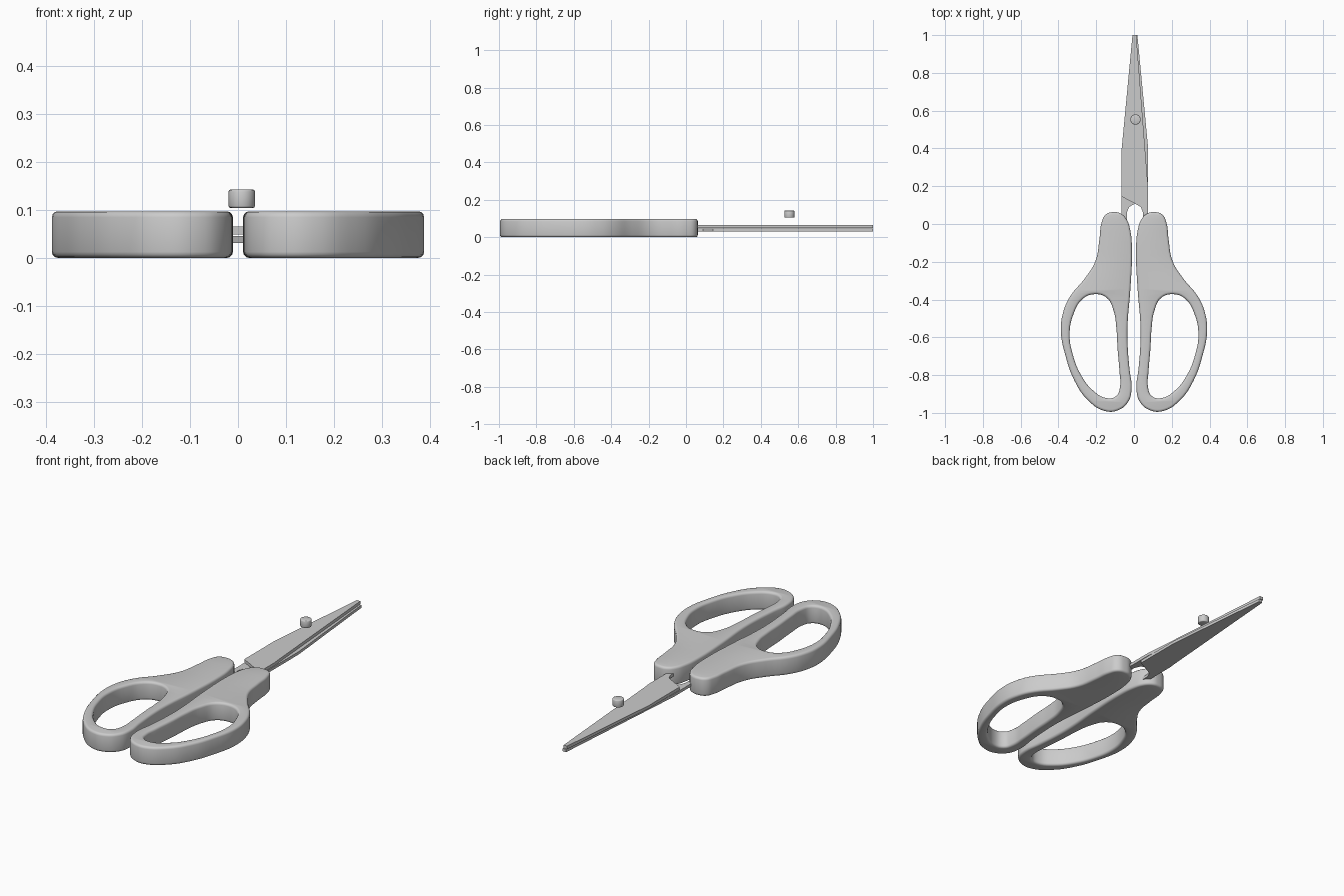
import bpy, bmesh, math

if "Cube" in bpy.data.objects:
    bpy.data.objects.remove(bpy.data.objects["Cube"])

grey = bpy.data.materials.new("light_grey")
grey.diffuse_color = (0.6, 0.6, 0.6, 1)
grey.use_nodes = True
grey.node_tree.nodes["Principled BSDF"].inputs["Base Color"].default_value = grey.diffuse_color


def add_object(name, mesh, angle):
    ob = bpy.data.objects.new(name, mesh)
    bpy.context.collection.objects.link(ob)
    mesh.materials.clear()
    mesh.materials.append(grey)
    bpy.ops.object.select_all(action='DESELECT')
    ob.select_set(True)
    bpy.context.view_layer.objects.active = ob
    bpy.ops.object.shade_smooth_by_angle(angle=math.radians(angle))
    return ob


# Handle: grip outline with a finger hole, filled and rounded at the rims
GRIP = [(.108, .063), (.15, .05), (.172, .005), (.183, -.08), (.204, -.196),
        (.262, -.29), (.336, -.38), (.373, -.46), (.387, -.566), (.362, -.70),
        (.315, -.83), (.246, -.931), (.155, -.99), (.082, -.985), (.03, -.94),
        (.013, -.873), (.024, -.767), (.034, -.635), (.034, -.53),
        (.019, -.344), (.011, -.132), (.019, -.037), (.04, .026), (.071, .056)]
HOLE = [(.214, -.372), (.272, -.397), (.32, -.476), (.341, -.58), (.325, -.688),
        (.278, -.804), (.214, -.884), (.145, -.922), (.093, -.91), (.074, -.862),
        (.077, -.778), (.087, -.66), (.093, -.555), (.108, -.46), (.145, -.39)]


def handle_mesh(side):
    cu = bpy.data.curves.new("grip_profile", 'CURVE')
    cu.dimensions = '2D'
    cu.fill_mode = 'BOTH'
    cu.resolution_u = 5
    cu.extrude = 0.036
    cu.bevel_depth = 0.0125
    cu.bevel_resolution = 2
    cu.offset = -0.0125
    for pts in (GRIP, HOLE):
        sp = cu.splines.new('BEZIER')
        sp.bezier_points.add(len(pts) - 1)
        sp.use_cyclic_u = True
        for bp, (x, y) in zip(sp.bezier_points, pts):
            bp.co = (x, y, 0)
            bp.handle_left_type = bp.handle_right_type = 'AUTO'
    tmp = bpy.data.objects.new("grip_profile", cu)
    bpy.context.collection.objects.link(tmp)
    dg = bpy.context.evaluated_depsgraph_get()
    me = bpy.data.meshes.new_from_object(tmp.evaluated_get(dg))
    bpy.data.objects.remove(tmp)
    bm = bmesh.new()
    bm.from_mesh(me)
    bmesh.ops.remove_doubles(bm, verts=bm.verts, dist=0.0002)
    for v in bm.verts:
        v.co.x *= side
        v.co.z += 0.0485
    bmesh.ops.recalc_face_normals(bm, faces=bm.faces)
    bm.to_mesh(me)
    bm.free()
    return me


for name, side in (("right_handle", 1), ("left_handle", -1)):
    add_object(name, handle_mesh(side), 50)

# Blades: one outline, mirrored for the lower blade; the tang enters a handle
BLADE = [(-.008, 1), (.012, 1), (.07, .25), (.075, .2), (.075, .0), (.048, .0),
         (.048, .06), (.036, .09), (.005, .108), (-.065, .145), (-.065, .4)]


def blade(name, side, z0, z1):
    bm = bmesh.new()
    vs = [bm.verts.new((.005 + side * (x - .005), y, z0)) for x, y in BLADE]
    face = bm.faces.new(vs)
    ext = bmesh.ops.extrude_face_region(bm, geom=[face])
    for v in ext["geom"]:
        if isinstance(v, bmesh.types.BMVert):
            v.co.z = z1
    bmesh.ops.recalc_face_normals(bm, faces=bm.faces)
    me = bpy.data.meshes.new(name)
    bm.to_mesh(me)
    bm.free()
    add_object(name, me, 20)


blade("upper_blade", 1, .049, .065)
blade("lower_blade", -1, .031, .046)

# Pivot pin: small rounded cylinder floating above the blades
bm = bmesh.new()
bmesh.ops.create_cone(bm, cap_ends=True, segments=32, radius1=.0275,
                      radius2=.0275, depth=.038)
rims = [e for e in bm.edges if abs(e.verts[0].co.z - e.verts[1].co.z) < 1e-5]
bmesh.ops.bevel(bm, geom=rims, offset=.004, segments=2, affect='EDGES', profile=.5)
me = bpy.data.meshes.new("pivot_pin")
bm.to_mesh(me)
bm.free()
pin = add_object("pivot_pin", me, 50)
pin.location = (.008, .553, .123)
